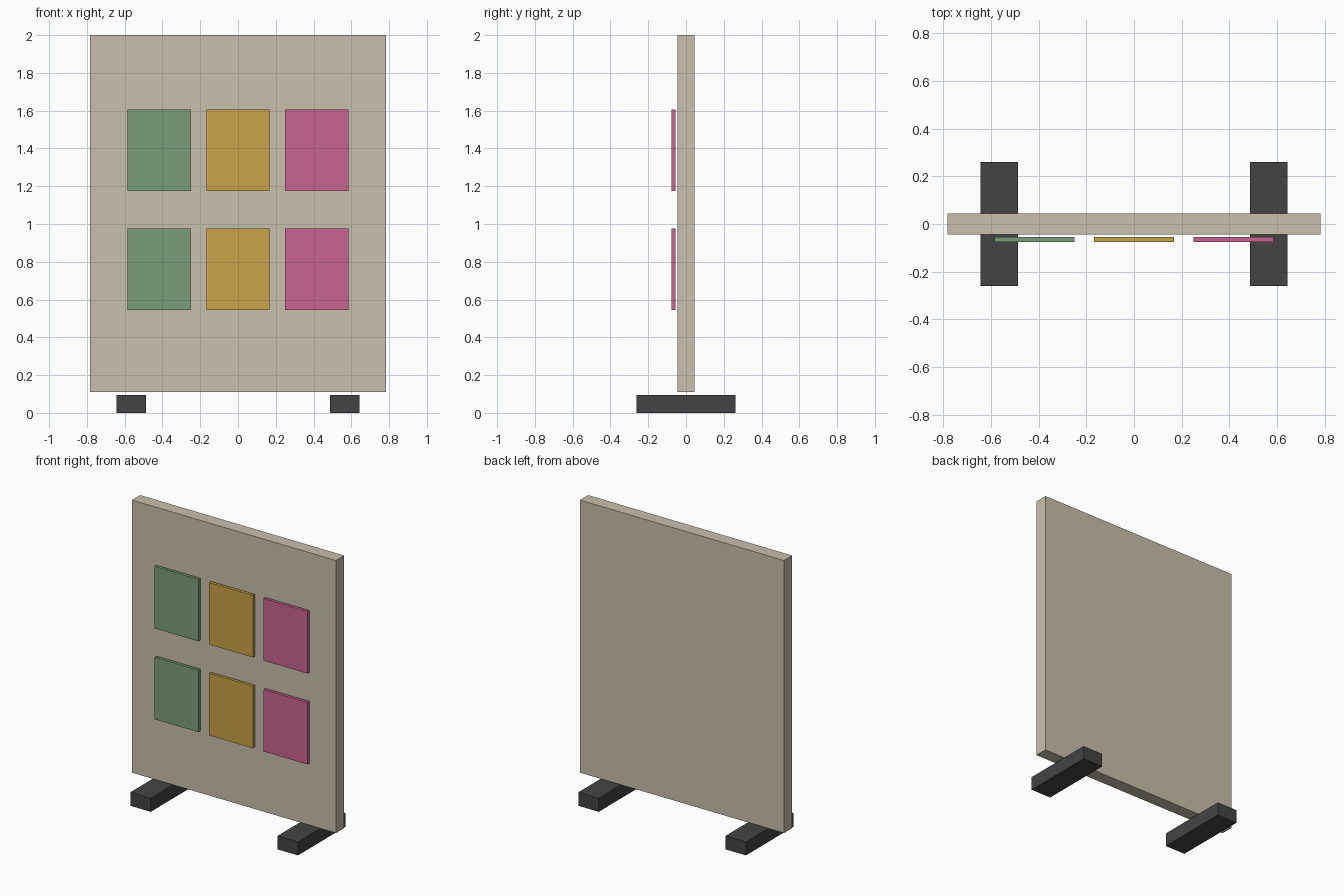
import bpy

if "Cube" in bpy.data.objects:
    bpy.data.objects.remove(bpy.data.objects["Cube"])


def material(name, rgb):
    """Flat material from 0-255 sRGB values, converted to linear."""
    lin = [((c / 255 + 0.055) / 1.055) ** 2.4 for c in rgb]
    mat = bpy.data.materials.new(name)
    mat.diffuse_color = (*lin, 1.0)
    mat.use_nodes = True
    mat.node_tree.nodes["Principled BSDF"].inputs["Base Color"].default_value = mat.diffuse_color
    return mat


def box(name, centre, size, mat):
    bpy.ops.mesh.primitive_cube_add(size=1, location=centre)
    ob = bpy.context.object
    ob.name = name
    ob.scale = size
    bpy.ops.object.transform_apply(location=False, rotation=False, scale=True)
    ob.data.materials.append(mat)
    return ob


beige = material("beige board", (201, 192, 174))
dark = material("dark grey", (68, 68, 68))
colours = [("green", material("sage green", (122, 158, 122))),
           ("yellow", material("mustard yellow", (200, 163, 72))),
           ("pink", material("rose pink", (201, 100, 144)))]

# Upright display board, floating just above its feet
box("display_board", (0, 0, 1.055), (1.566, 0.09, 1.89), beige)

# Two floor feet
for side, x in (("left", -0.565), ("right", 0.565)):
    box(f"{side}_foot", (x, 0, 0.047), (0.156, 0.522, 0.094), dark)

# Two rows of three coloured panels in front of the board
for row, z in (("lower", 0.76), ("upper", 1.39)):
    for i, (name, mat) in enumerate(colours):
        box(f"{row}_{name}_panel", ((i - 1) * 0.418, -0.066, z),
            (0.336, 0.021, 0.43), mat)
